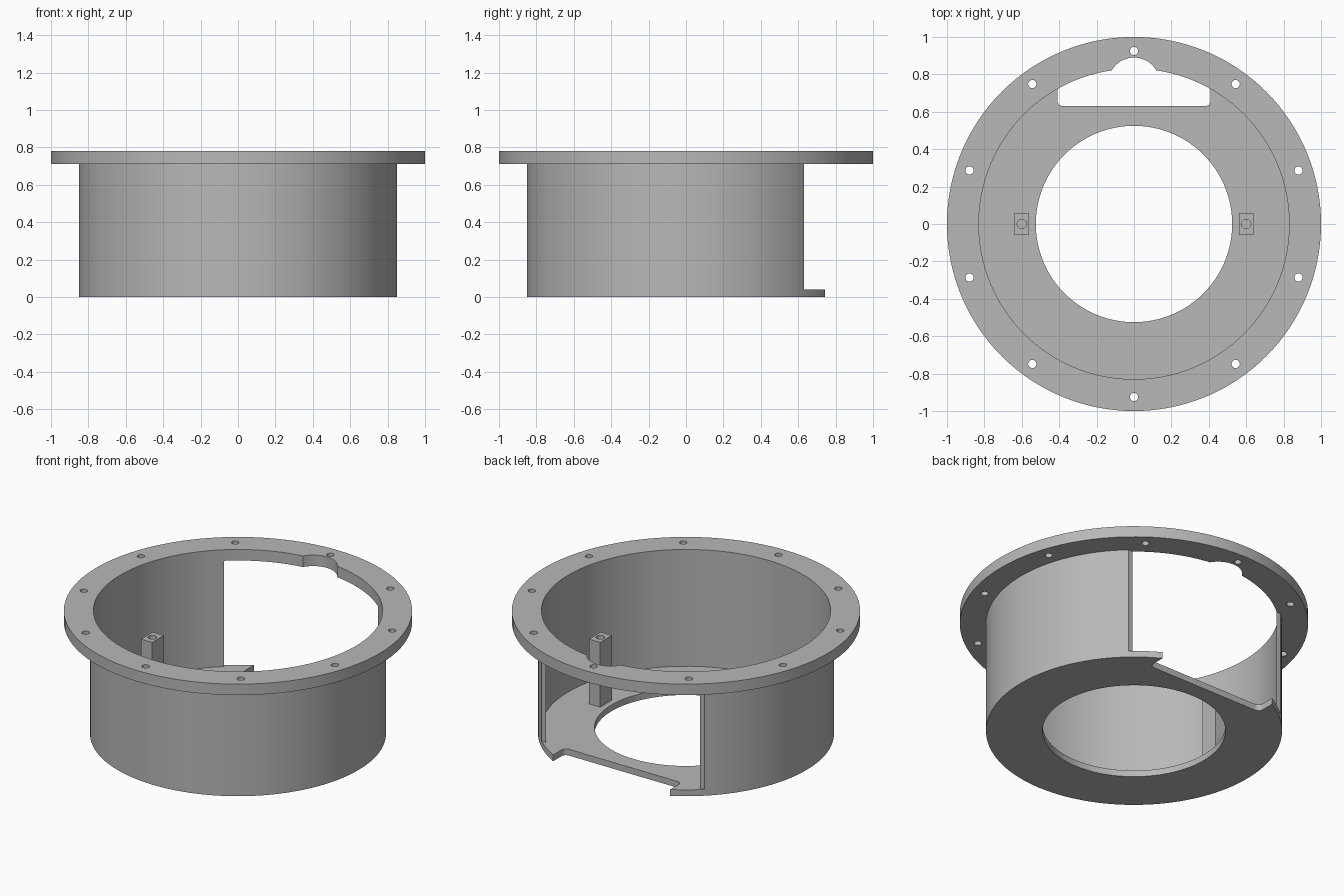
import bpy, bmesh, math

if "Cube" in bpy.data.objects:
    bpy.data.objects.remove(bpy.data.objects["Cube"])

grey = bpy.data.materials.new("plain grey")
grey.diffuse_color = (0.48, 0.48, 0.48, 1)
grey.use_nodes = True
grey.node_tree.nodes["Principled BSDF"].inputs["Base Color"].default_value = grey.diffuse_color


def finish(name, bm):
    bmesh.ops.recalc_face_normals(bm, faces=bm.faces)
    me = bpy.data.meshes.new(name)
    bm.to_mesh(me)
    bm.free()
    me.materials.append(grey)
    ob = bpy.data.objects.new(name, me)
    bpy.context.collection.objects.link(ob)
    return ob


def ring(name, inner, outer, z0, z1, n=128):
    """Flat tube with a rectangular section."""
    bm = bmesh.new()
    section = [(inner, z0), (outer, z0), (outer, z1), (inner, z1)]
    loops = []
    for i in range(n):
        a = 2 * math.pi * i / n
        loops.append([bm.verts.new((r * math.cos(a), r * math.sin(a), z)) for r, z in section])
    for i in range(n):
        p, q = loops[i], loops[(i + 1) % n]
        for k in range(4):
            m = (k + 1) % 4
            bm.faces.new((p[k], q[k], q[m], p[m]))
    return finish(name, bm)


def prism(name, outline, z0, z1):
    """Vertical extrusion of a closed outline."""
    bm = bmesh.new()
    low = [bm.verts.new((x, y, z0)) for x, y in outline]
    high = [bm.verts.new((x, y, z1)) for x, y in outline]
    bm.faces.new(low)
    bm.faces.new(high)
    for i in range(len(low)):
        j = (i + 1) % len(low)
        bm.faces.new((low[i], low[j], high[j], high[i]))
    return finish(name, bm)


def arc(cx, cy, r, a0, a1, n):
    return [(cx + r * math.cos(math.radians(a0 + (a1 - a0) * i / n)),
             cy + r * math.sin(math.radians(a0 + (a1 - a0) * i / n))) for i in range(n + 1)]


def circle(cx, cy, r, n=24):
    return arc(cx, cy, r, 0, 360, n)[:-1]


def rect(x0, x1, y0, y1):
    return [(x0, y0), (x1, y0), (x1, y1), (x0, y1)]


def cut(ob, cutters):
    bpy.context.view_layer.objects.active = ob
    for c in cutters:
        c.hide_render = True
        mod = ob.modifiers.new("cut", 'BOOLEAN')
        mod.operation = 'DIFFERENCE'
        mod.solver = 'EXACT'
        mod.object = c
        bpy.ops.object.modifier_apply(modifier=mod.name)
        bpy.data.objects.remove(c)


# Top flange with ten bolt holes and a rounded notch at the back
flange = ring("flange", 0.83, 1.0, 0.71, 0.78)
holes = []
for k in range(10):
    a = math.radians(90 + 36 * k)
    holes.append(prism("hole_cutter", circle(0.925 * math.cos(a), 0.925 * math.sin(a), 0.022), 0.6, 0.9))
holes.append(prism("notch_cutter", circle(0, 0.752, 0.138, 48), 0.6, 0.9))
cut(flange, holes)

# Thin drum wall, open at the back
wall = ring("drum_wall", 0.83, 0.85, 0.04, 0.71)
cut(wall, [prism("opening_cutter", rect(-1, 1, 0.63, 1), -0.1, 0.9)])

# Floor ring with a rounded slot in the back edge
floor = ring("floor", 0.525, 0.85, 0, 0.04)
slot = (arc(-0.38, 0.66, 0.03, 180, 270, 8) + arc(0.38, 0.66, 0.03, 270, 360, 8)
        + [(0.41, 1.0), (-0.41, 1.0)])
cut(floor, [prism("slot_cutter", slot, -0.1, 0.2)])

# Two square posts with blind screw holes
posts = []
for side, x in (("left", -0.6), ("right", 0.6)):
    post = prism(side + "_post", rect(x - 0.039, x + 0.039, -0.058, 0.058), 0.04, 0.45)
    cut(post, [prism("screw_cutter", circle(x, 0, 0.025), 0.25, 0.6)])
    posts.append(post)

# Smooth the round walls, keep the edges crisp
for ob in [flange, wall, floor] + posts:
    bpy.ops.object.select_all(action='DESELECT')
    ob.select_set(True)
    bpy.context.view_layer.objects.active = ob
    bpy.ops.object.shade_smooth_by_angle(angle=math.radians(30))
